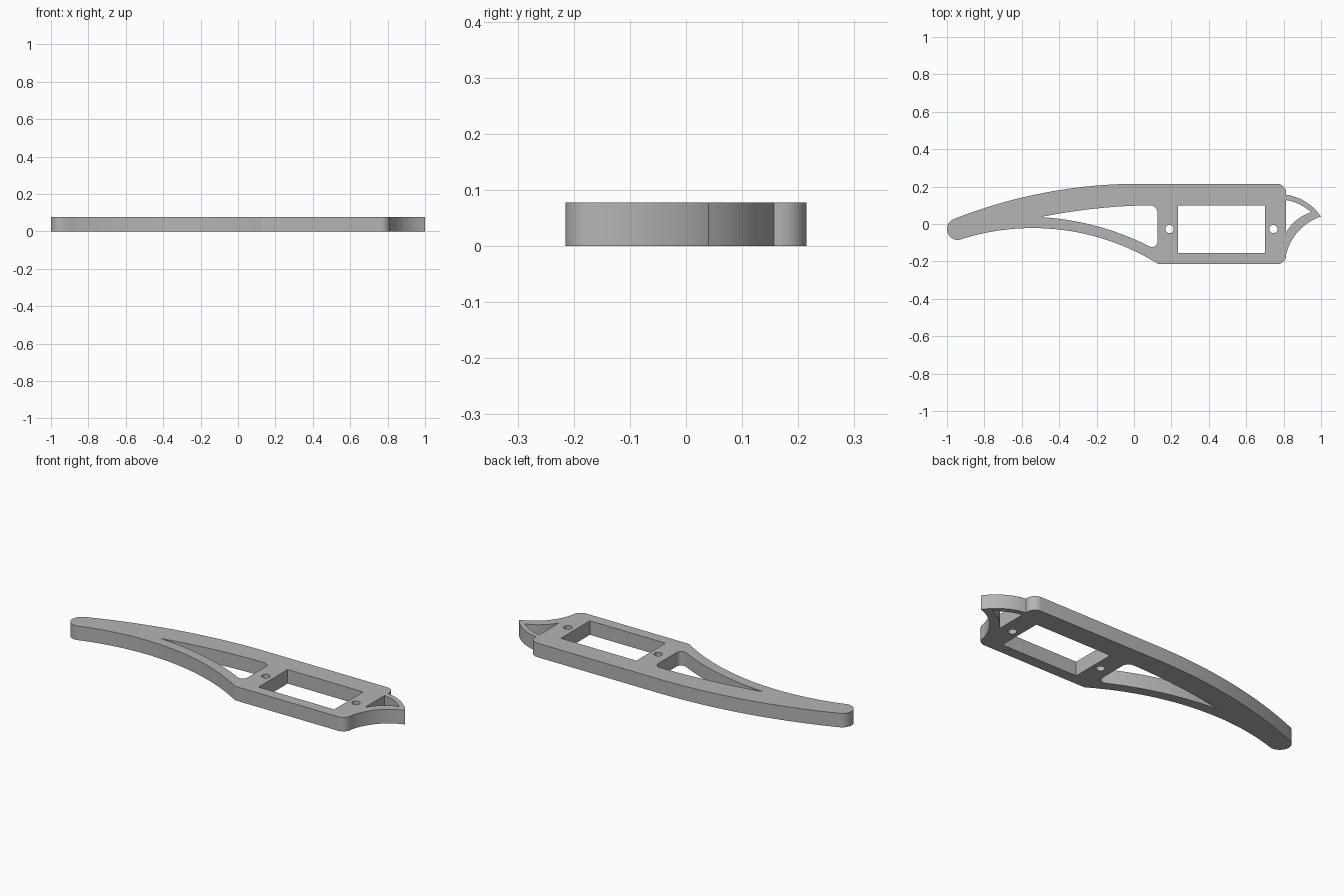
import bpy, bmesh, math
from mathutils import Vector

cube = bpy.data.objects.get("Cube")
if cube:
    bpy.data.objects.remove(cube, do_unlink=True)

THICKNESS = 0.078

grey = bpy.data.materials.new("plain grey")
grey.use_nodes = True
grey.diffuse_color = (0.46, 0.46, 0.46, 1)
grey.node_tree.nodes["Principled BSDF"].inputs["Base Color"].default_value = grey.diffuse_color


def arc(a, m, b, steps):
    """Points on the circle running from a through m to b."""
    (ax, ay), (mx, my), (bx, by) = a, m, b
    d = 2 * (ax * (my - by) + mx * (by - ay) + bx * (ay - my))
    sa, sm, sb = ax * ax + ay * ay, mx * mx + my * my, bx * bx + by * by
    cx = (sa * (my - by) + sm * (by - ay) + sb * (ay - my)) / d
    cy = (sa * (bx - mx) + sm * (ax - bx) + sb * (mx - ax)) / d
    r = math.hypot(ax - cx, ay - cy)
    start, mid, end = (math.atan2(y - cy, x - cx) for x, y in (a, m, b))
    sweep = (end - start) % math.tau
    if (mid - start) % math.tau > sweep:
        sweep -= math.tau
    return [(cx + r * math.cos(start + sweep * i / steps),
             cy + r * math.sin(start + sweep * i / steps)) for i in range(steps + 1)]


def corner(cx, cy, r, start, end, steps=8):
    """Rounded corner or full circle, angles in degrees."""
    return [(cx + r * math.cos(math.radians(start + (end - start) * i / steps)),
             cy + r * math.sin(math.radians(start + (end - start) * i / steps)))
            for i in range(steps + 1)]


# Outer outline, clockwise from the tail: back arc, body, beak, belly arc, tail end
outline = (
    arc((-0.965, 0.026), (-0.5, 0.163), (0.03, 0.215), 32)
    + corner(0.765, 0.167, 0.048, 90, 0)
    + arc((0.813, 0.157), (0.915, 0.12), (1.0, 0.04), 12)
    + arc((1.0, 0.04), (0.873, -0.045), (0.813, -0.165), 14)
    + corner(0.765, -0.167, 0.048, 0, -90)
    + corner(0.14, -0.185, 0.03, -90, -122, 3)
    + arc((0.115, -0.205), (-0.56, -0.022), (-0.93, -0.083), 32)
    + arc((-0.945, -0.085), (-1.0, -0.03), (-0.965, 0.026), 14)
)

# Tapered window behind the body
tail_window = (
    arc((-0.5, 0.037), (-0.2, 0.083), (0.085, 0.1), 20)
    + corner(0.088, 0.063, 0.037, 90, 0)
    + corner(0.097, -0.095, 0.028, 0, -118)
    + arc((0.075, -0.116), (-0.18, -0.017), (-0.5, 0.037), 20)
)

# Rectangular pocket, screw holes and curved beak window
pocket = [(0.235, 0.1), (0.7, 0.1), (0.7, -0.155), (0.235, -0.155)]
screw_holes = [corner(x, -0.027, 0.022, 0, 360, 24) for x in (0.19, 0.745)]
beak_window = (
    arc((0.813, 0.128), (0.885, 0.105), (0.947, 0.063), 8)
    + arc((0.947, 0.063), (0.87, 0.022), (0.813, -0.045), 8)
)


def plate(name, loops, height):
    """Fill the first loop, leave the others open, and raise it."""
    bm = bmesh.new()
    for loop in loops:
        points = []
        for x, y in loop:
            p = Vector((x, y, 0))
            if not points or (p - points[-1]).length > 0.0005:
                points.append(p)
        if (points[0] - points[-1]).length < 0.0005:
            points.pop()
        verts = [bm.verts.new(p) for p in points]
        for i, v in enumerate(verts):
            bm.edges.new((v, verts[i - 1]))
    bmesh.ops.triangle_fill(bm, edges=bm.edges[:], use_beauty=True, use_dissolve=False)
    raised = bmesh.ops.extrude_face_region(bm, geom=bm.faces[:], use_keep_orig=True)
    bmesh.ops.translate(bm, vec=(0, 0, height),
                        verts=[g for g in raised["geom"] if isinstance(g, bmesh.types.BMVert)])
    bmesh.ops.recalc_face_normals(bm, faces=bm.faces[:])
    mesh = bpy.data.meshes.new(name)
    bm.to_mesh(mesh)
    bm.free()
    mesh.materials.append(grey)
    obj = bpy.data.objects.new(name, mesh)
    bpy.context.collection.objects.link(obj)
    bpy.ops.object.select_all(action="DESELECT")
    obj.select_set(True)
    bpy.context.view_layer.objects.active = obj
    bpy.ops.object.shade_smooth_by_angle(angle=math.radians(25))
    return obj


plate("curved_arm_plate", [outline, tail_window, pocket, beak_window] + screw_holes, THICKNESS)
